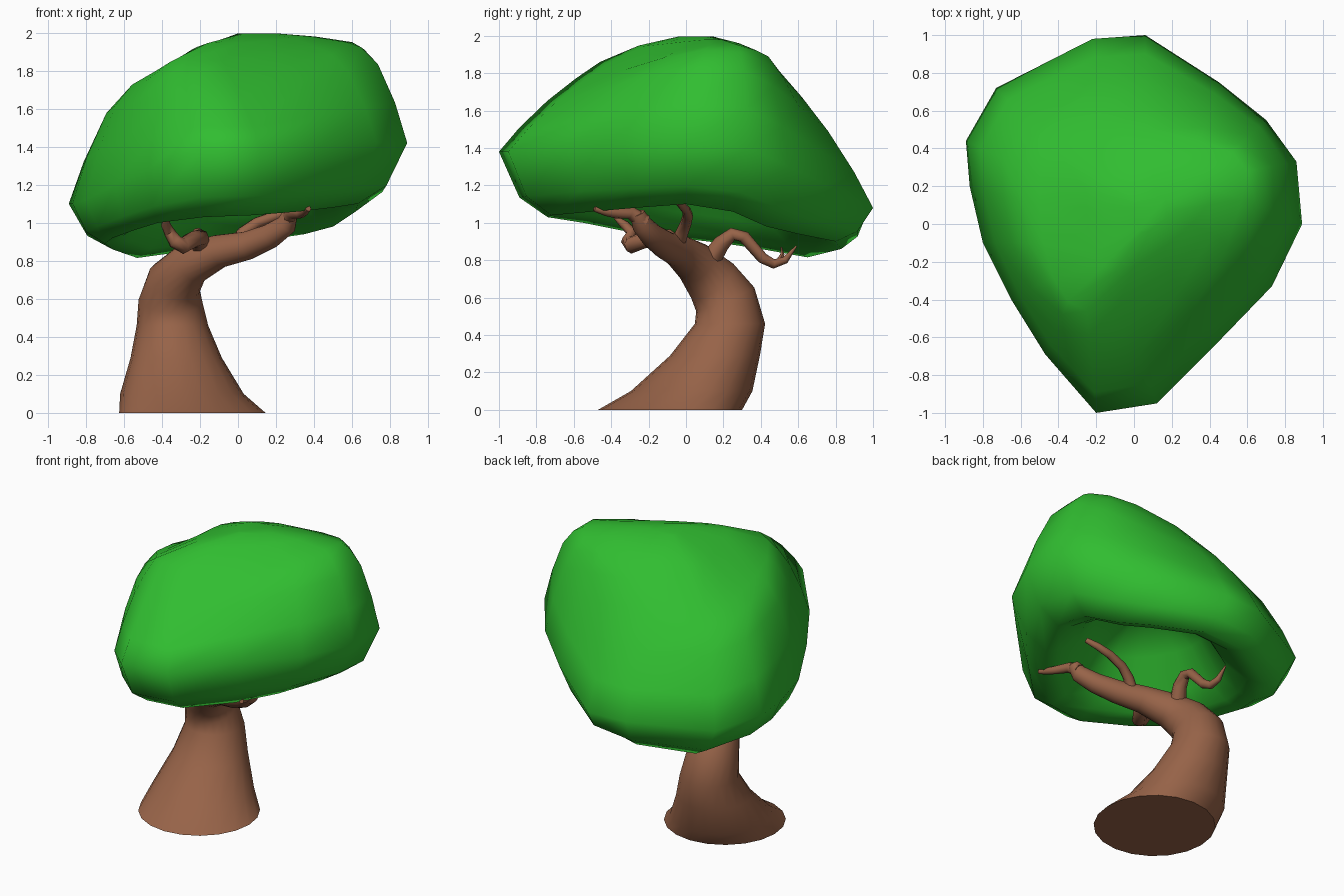
import bpy, bmesh, math
from mathutils import Vector


def material(name, rgb):
    m = bpy.data.materials.new(name)
    m.diffuse_color = (*rgb, 1)
    return m


bark = material("bark", (0.31, 0.125, 0.065))
leaf = material("leaf", (0.03, 0.51, 0.03))


def loft(name, rings, mat, sharp=50):
    """Skin closed rings of equal length and cap both ends."""
    bm = bmesh.new()
    vs = [[bm.verts.new(p) for p in ring] for ring in rings]
    n = len(vs[0])
    for a, b in zip(vs, vs[1:]):
        for i in range(n):
            j = (i + 1) % n
            bm.faces.new((a[i], a[j], b[j], b[i]))
    bm.faces.new(vs[0])
    bm.faces.new(vs[-1])
    bmesh.ops.recalc_face_normals(bm, faces=bm.faces)
    me = bpy.data.meshes.new(name)
    bm.to_mesh(me)
    bm.free()
    ob = bpy.data.objects.new(name, me)
    bpy.context.collection.objects.link(ob)
    me.materials.append(mat)
    bpy.ops.object.select_all(action='DESELECT')
    ob.select_set(True)
    bpy.context.view_layer.objects.active = ob
    bpy.ops.object.shade_smooth_by_angle(angle=math.radians(sharp))
    return ob


def tube(name, path, sides=8, flat=0):
    """Tapered tube along (x, y, z, radius); the first `flat` rings stay level."""
    pts = [Vector(p[:3]) for p in path]
    u = Vector((1, 0, 0))
    rings = []
    for i, p in enumerate(pts):
        t = (pts[min(i + 1, len(pts) - 1)] - pts[max(i - 1, 0)]).normalized()
        if i < flat:
            t = Vector((0, 0, 1))
        u = (u - t * u.dot(t)).normalized()
        v = t.cross(u)
        r = path[i][3]
        rings.append([p + (u * math.cos(a) + v * math.sin(a)) * r
                      for a in (2 * math.pi * k / sides for k in range(sides))])
    return loft(name, rings, bark)


# Leaning trunk that bends forward and right into the main limb
tube("trunk", [(-.24, -.085, 0, .385), (-.295, .03, .1, .325), (-.325, .155, .29, .24),
               (-.345, .235, .46, .188), (-.355, .21, .59, .168), (-.335, .14, .69, .145),
               (-.25, .05, .785, .115), (-.10, -.04, .85, .088), (.05, -.11, .88, .075),
               (.17, -.18, .93, .065), (.255, -.235, .99, .055), (.275, -.26, 1.05, .04)],
     sides=20, flat=4)

# Smaller branches
tube("front_twig", [(.26, -.22, 1.0, .045), (.28, -.30, 1.055, .035), (.33, -.37, 1.05, .028),
                    (.35, -.43, 1.06, .023), (.37, -.49, 1.075, .015)])
tube("back_branch", [(-.25, .13, .80, .055), (-.22, .19, .89, .045), (-.21, .25, .94, .035),
                     (-.21, .31, .925, .033), (-.23, .41, .81, .03), (-.24, .47, .78, .026),
                     (-.25, .53, .80, .02), (-.26, .59, .875, .005)])
tube("back_twig", [(-.24, .49, .785, .018), (-.27, .515, .83, .012), (-.28, .51, .87, .004)], sides=6)
tube("left_branch", [(-.2, .0, .84, .05), (-.2, -.1, .92, .048), (-.24, -.22, .91, .045),
                     (-.29, -.295, .88, .045), (-.33, -.31, .90, .038), (-.36, -.29, .95, .03),
                     (-.38, -.33, .99, .025), (-.375, -.38, 1.03, .01)])
tube("right_branch", [(-.03, -.05, .87, .04), (.03, -.02, .95, .034), (.1, .0, 1.0, .03),
                      (.21, .01, 1.04, .028), (.30, .0, 1.07, .024), (.36, -.04, 1.11, .018)])

# Canopy: lower rim, widest outline and shoulder of the flat crown (16 points each)
rim = [(-.18, -.74, 1.03), (.08, -.72, 1.04), (.33, -.5, 1.06), (.5, -.27, 1.08),
       (.63, 0, 1.1), (.62, .25, 1.06), (.5, .43, .98), (.35, .6, .94),
       (.08, .8, .90), (-.2, .83, .86), (-.53, .65, .815), (-.66, .4, .86),
       (-.70, .2, .89), (-.66, -.05, .92), (-.55, -.35, .96), (-.42, -.55, 1.0)]
widest = [(-.2, -1, 1.38), (.12, -.95, 1.38), (.45, -.62, 1.42), (.73, -.33, 1.42),
          (.89, 0, 1.42), (.86, .33, 1.4), (.7, .55, 1.3), (.45, .75, 1.2),
          (.06, 1, 1.08), (-.22, .98, 1.08), (-.73, .72, 1.05), (-.89, .44, 1.1),
          (-.87, .2, 1.1), (-.8, -.1, 1.12), (-.65, -.4, 1.2), (-.47, -.69, 1.28)]
shoulder = [(-.25, -.46, 1.86), (-.08, -.42, 1.85), (.18, -.25, 1.88), (.42, -.05, 1.92),
            (.57, .13, 1.95), (.6, .28, 1.95), (.52, .38, 1.92), (.35, .44, 1.89),
            (.07, .5, 1.81), (-.13, .5, 1.75), (-.42, .4, 1.68), (-.5, .25, 1.69),
            (-.5, .1, 1.72), (-.48, -.1, 1.76), (-.43, -.28, 1.8), (-.35, -.41, 1.85)]
rim, widest, shoulder = ([Vector(p) for p in ring] for ring in (rim, widest, shoulder))


def between(p, q, a, b):
    """Move from p to q by a sideways and by b in height."""
    return Vector((*p.lerp(q, a).xy, p.z + (q.z - p.z) * b))


# hollow underside, then the rolled lower edge
roof = Vector((-.04, .05, 1.42))
rings = [[between(p, roof, a, b) for p in rim]
         for a, b in ((.8, 1), (.5, .7), (.32, .27), (.15, .08))]
rings.append(rim)
rings.append([between(r, w, .58, .3) for r, w in zip(rim, widest)])
rings.append(widest)

# flanks: full at the sides, nearly straight at front and back
for a, side, fb in ((.2, .40, .26), (.48, .78, .56), (.76, .95, .81)):
    ring = []
    for w, s in zip(widest, shoulder):
        k = w.y ** 2 / (w.x ** 2 + w.y ** 2)
        ring.append(between(w, s, a, side + (fb - side) * k))
    rings.append(ring)
rings.append(shoulder)

# gently domed crown
crown = Vector((.12, .06, 1.995))
rings += [[between(s, crown, a, b) for s in shoulder] for a, b in ((.4, .65), (.8, 1))]
loft("canopy", rings, leaf, sharp=80)
